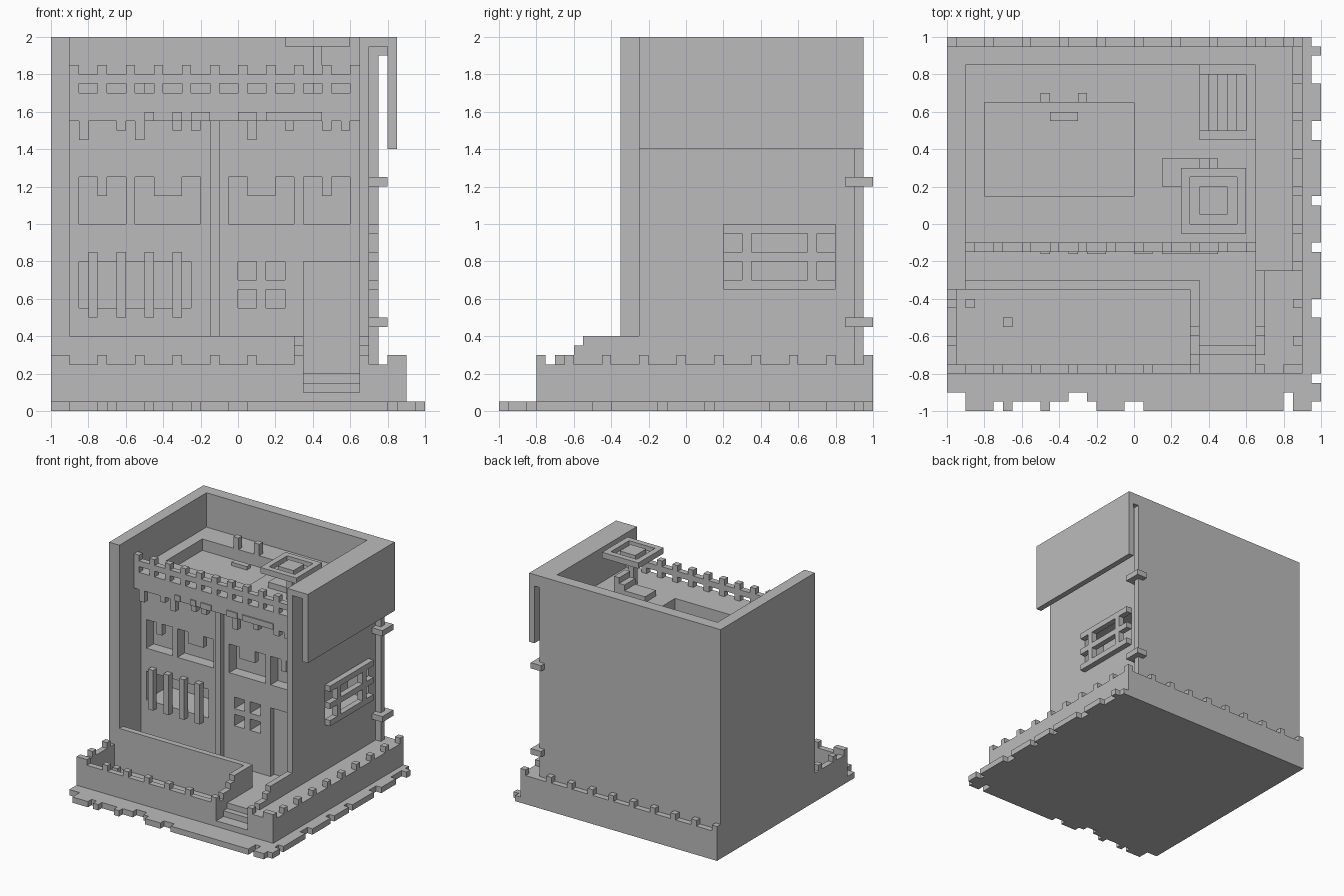
import bpy
import bmesh

cube = bpy.data.objects.get("Cube")
if cube:
    bpy.data.objects.remove(cube, do_unlink=True)

stone = bpy.data.materials.new("plain grey")
stone.use_nodes = True
GREY = (0.5, 0.5, 0.5, 1)
stone.diffuse_color = GREY
stone.node_tree.nodes["Principled BSDF"].inputs["Base Color"].default_value = GREY


def blocks(name, *boxes):
    """One object made of boxes, each given as x0, x1, y0, y1, z0, z1."""
    bm = bmesh.new()
    for x0, x1, y0, y1, z0, z1 in boxes:
        verts = bmesh.ops.create_cube(bm, size=1)["verts"]
        for v in verts:
            v.co.x = x1 if v.co.x > 0 else x0
            v.co.y = y1 if v.co.y > 0 else y0
            v.co.z = z1 if v.co.z > 0 else z0
    mesh = bpy.data.meshes.new(name)
    bm.to_mesh(mesh)
    bm.free()
    mesh.materials.append(stone)
    obj = bpy.data.objects.new(name, mesh)
    bpy.context.collection.objects.link(obj)
    return obj


def cut(obj, *boxes):
    """Carve boxes out of an object."""
    cutter = blocks("cutter", *boxes)
    cutter.hide_render = True
    mod = obj.modifiers.new("openings", "BOOLEAN")
    mod.operation = "DIFFERENCE"
    mod.solver = "EXACT"
    mod.object = cutter
    deps = bpy.context.evaluated_depsgraph_get()
    mesh = bpy.data.meshes.new_from_object(obj.evaluated_get(deps))
    obj.modifiers.clear()
    obj.data = mesh
    bpy.data.objects.remove(cutter, do_unlink=True)


U = 0.05  # block unit

# Ground slab with a ragged front and right edge
blocks("ground_slab", (-1, 0.95, -0.9, 1, 0, U))
front_edge = [(-0.9, -0.75, -1), (-0.75, -0.7, -0.95), (-0.7, -0.65, -1),
              (-0.65, -0.5, -0.95), (-0.5, -0.45, -1), (-0.45, -0.35, -0.95),
              (-0.25, -0.2, -0.95), (-0.2, -0.05, -1), (-0.05, 0.05, -0.95),
              (0.05, 0.8, -1), (0.85, 0.95, -1)]
blocks("front_edge_stones", *[(a, b, y, -0.9, 0, U) for a, b, y in front_edge])
right_edge = [(0.9, 0.95), (0.55, 0.75), (0.15, 0.45), (-0.1, 0.1),
              (-0.4, -0.15), (-0.8, -0.5), (-0.95, -0.85)]
blocks("right_edge_stones", *[(0.95, 1, a, b, 0, U) for a, b in right_edge])

# Low garden walls around the plot
blocks("front_garden_wall", (-1, 0.3, -0.8, -0.75, U, 0.25))
blocks("left_garden_wall", (-1, -0.95, -0.75, -0.35, U, 0.25))
blocks("right_plinth", (0.7, 0.9, -0.8, 1, U, 0.25))
blocks("back_plinth", (-1, 0.7, 0.95, 1, U, 0.25))
blocks("planter_back_wall", (-0.9, 0.3, -0.35, -0.3, U, 0.4))
blocks("planter_plants", (-0.9, -0.85, -0.45, -0.4, U, 0.1),
       (-0.7, -0.65, -0.55, -0.5, U, 0.1))

# Small battlements on the garden walls
T, B = 0.3, 0.25
blocks("front_battlements", *[(x, x + U, -0.8, -0.75, B, T)
                              for x in (-0.95 + 0.2 * i for i in range(6))])
blocks("corner_battlements", (-1, -0.95, -0.8, -0.75, B, T),
       (0.85, 0.9, -0.8, -0.75, B, T), (0.8, 0.85, -0.8, -0.75, B, T))
blocks("left_battlements", *[(-1, -0.95, y, y + U, B, T) for y in (-0.65, -0.45)])
blocks("right_battlements", *[(0.85, 0.9, y, y + U, B, T)
                              for y in (-0.65 + 0.2 * i for i in range(9))])
blocks("back_battlements", *[(x, x + U, 0.95, 1, B, T)
                             for x in (-1 + 0.2 * i for i in range(9))])

# Entrance stairs between stepped side walls
blocks("entrance_steps", (0.35, 0.65, -0.8, -0.7, U, 0.1),
       (0.35, 0.65, -0.7, -0.65, U, 0.15), (0.35, 0.65, -0.65, -0.3, U, 0.2))
blocks("porch_floor", (-0.9, 0.65, -0.3, -0.05, U, 0.2))
profile = [(-0.8, -0.75, 0.3), (-0.75, -0.7, 0.25), (-0.7, -0.6, 0.3),
           (-0.6, -0.55, 0.35), (-0.55, -0.3, 0.4)]
for side, x in (("left", 0.65), ("right", 0.3)):
    blocks(side + "_stair_wall", *[(x, x + U, a, b, U, z) for a, b, z in profile])
blocks("stair_wall_end", (0.65, 0.7, -0.3, -0.25, U, 0.4))

# Tall outer walls
blocks("back_wall", (-1, 0.7, 0.85, 0.95, U, 2))
blocks("side_wall", (-1, -0.9, -0.35, 0.85, U, 2))
window_wall = blocks("window_wall", (0.65, 0.7, -0.25, 0.85, U, 2))
cut(window_wall, (0.6, 0.75, 0.2, 0.8, 0.65, 1))

# House body with windows, door, roof pool and stairwell carved in
house = blocks("house_body", (-0.9, 0.65, -0.05, 0.85, U, 1.7))
upper = [(-0.85, -0.6), (-0.55, -0.2), (-0.05, 0.3), (0.35, 0.6)]
cut(house, *[(a, b, -0.1, 0.05, 1, 1.25) for a, b in upper])
panes = [(x, x + 0.1, -0.1, 0.2, z, z + 0.1) for x in (0, 0.15) for z in (0.55, 0.7)]
cut(house, (-0.85, -0.25, -0.1, 0.25, 0.55, 0.8), *panes)
cut(house, (0.35, 0.7, -0.1, 0, 0.2, 0.8), (0.5, 0.7, 0.2, 0.8, 0.65, 1))
cut(house, (-0.8, 0, 0.15, 0.65, 1.6, 1.8), (0.35, 0.6, 0.5, 0.8, 1.4, 1.8))

# Facade trim
blocks("upper_facade_band", (-0.9, 0.65, -0.15, -0.05, 1.55, 1.7))
blocks("facade_pipe", (-0.15, -0.1, -0.1, -0.05, 0.2, 1.55))
valances = [(-0.75, -0.7), (-0.45, -0.3), (0.05, 0.2), (0.45, 0.5)]
blocks("window_valances", *[(a, b, -0.05, 0, 1.15, 1.25) for a, b in valances])
blocks("window_bars", *[(x, x + U, -0.1, -0.05, 0.5, 0.85)
                        for x in (-0.8, -0.65, -0.5, -0.35)])
drops = [(-0.85, 1.45), (-0.65, 1.5), (-0.55, 1.45), (-0.35, 1.5), (-0.25, 1.5),
         (0.05, 1.45), (0.25, 1.5), (0.45, 1.5), (0.55, 1.5)]
blocks("hanging_vines", *[(x, x + U, -0.15, -0.1, z, 1.55) for x, z in drops])
tufts = [(-0.5, -0.45), (-0.35, -0.3), (-0.25, -0.15), (0, 0.1), (0.15, 0.45)]
blocks("vine_tufts", *[(a, b, -0.16, -0.15, 1.55, 1.6) for a, b in tufts])

# Roof railing
posts = [-0.9 + 0.15 * i for i in range(11)]
blocks("roof_rail", (-0.9, 0.65, -0.15, -0.1, 1.75, 1.8))
blocks("rail_feet", *[(x, x + U, -0.15, -0.1, 1.7, 1.75) for x in posts])
blocks("rail_caps", *[(x, x + U, -0.15, -0.1, 1.8, 1.85) for x in posts])

# Roof pool fittings and stairwell
blocks("pool_ladder", *[(x, x + U, 0.65, 0.7, 1.7, 1.8) for x in (-0.5, -0.3)])
blocks("pool_float", (-0.45, -0.3, 0.55, 0.6, 1.6, 1.63))
blocks("stairwell_steps", *[(0.35 + U * i, 0.4 + U * i, 0.5, 0.8, 1.4, 1.65 - U * i)
                            for i in range(5)])
blocks("stairwell_rim", (0.35, 0.6, 0.45, 0.5, 1.7, 1.75),
       (0.35, 0.6, 0.8, 0.85, 1.7, 1.75), (0.6, 0.65, 0.45, 0.85, 1.7, 1.75))

# Sunshade of nested square rings on a pole
CX, CY = 0.425, 0.125


def square(r, z0, z1):
    return (CX - r, CX + r, CY - r, CY + r, z0, z1)


for name, r in (("outer", 0.175), ("inner", 0.075)):
    ring = blocks("sunshade_" + name + "_ring", square(r, 1.95, 2))
    cut(ring, square(r - U, 1.9, 2.1))
blocks("sunshade_web", square(0.125, 1.95, 1.96))
blocks("sunshade_pole", square(0.025, 1.7, 2))
blocks("lounger", (0.15, 0.45, 0.2, 0.35, 1.7, 1.75),
       (0.35, 0.4, 0.2, 0.35, 1.75, 1.8), (0.4, 0.45, 0.2, 0.35, 1.75, 1.85))

# Side hoarding hung off the window wall
blocks("hoarding_panel", (0.8, 0.85, -0.25, 0.95, 1.4, 2))
blocks("hoarding_top", (0.7, 0.8, -0.25, 0.95, 1.95, 2))

# Drain pipe with clamps
blocks("drain_pipe", (0.7, 0.75, 0.9, 0.95, B, 1.95), (0.75, 0.8, 0.9, 0.95, 1.9, 1.95))
for name, z in (("lower", 0.45), ("upper", 1.2)):
    blocks(name + "_pipe_clamp", (0.7, 0.8, 0.85, 0.9, z, z + U),
           (0.75, 0.8, 0.9, 0.95, z, z + U), (0.7, 0.8, 0.95, 1, z, z + U))

# Window grille on the side
blocks("grille_rails", *[(0.7, 0.75, 0.2, 0.8, z, z + U) for z in (0.65, 0.8, 0.95)])
blocks("grille_uprights", *[(0.7, 0.75, y, y + U, z, z + 0.1)
                            for y in (0.3, 0.65) for z in (0.7, 0.85)])
